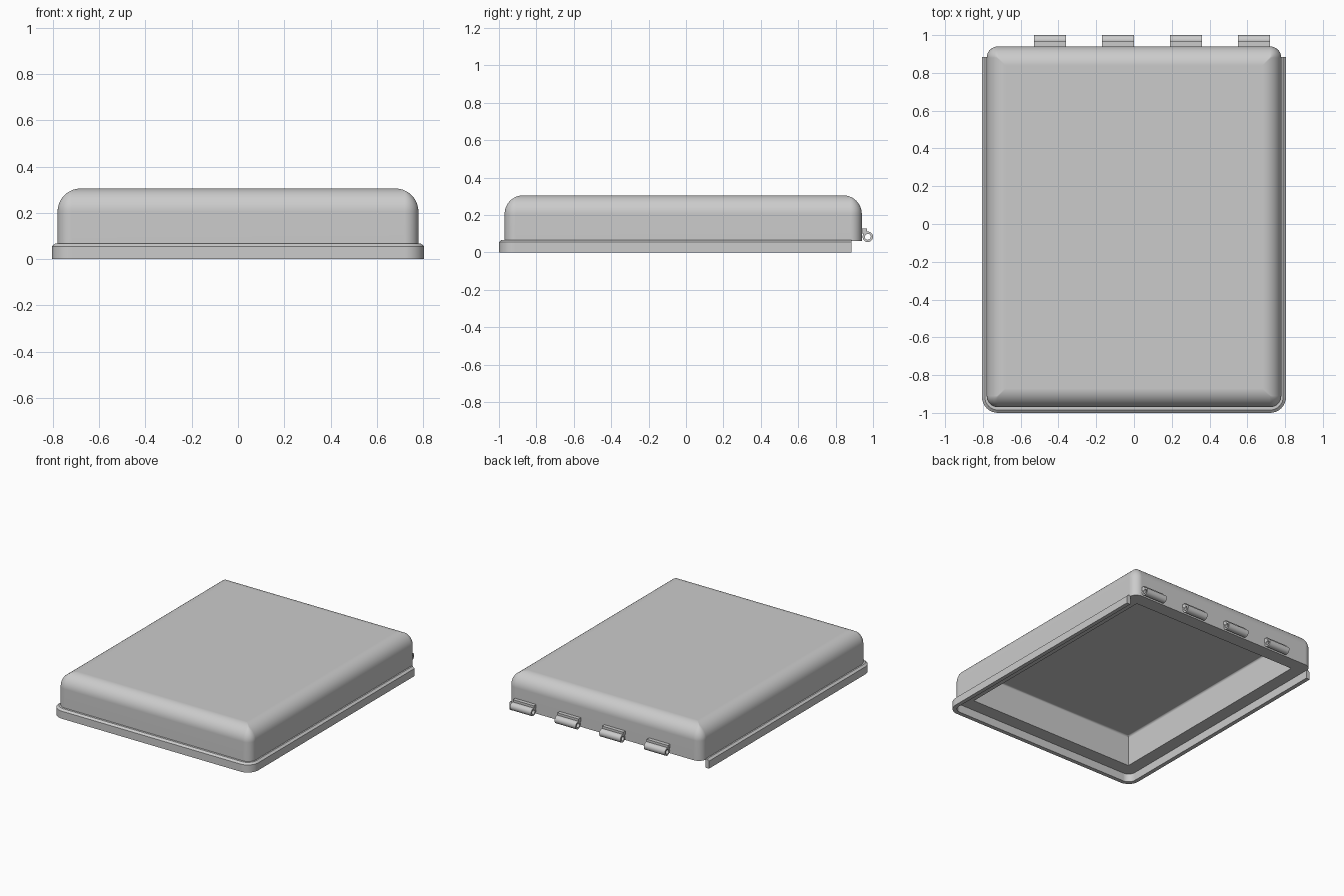
import bpy, bmesh
from math import cos, sin, pi, radians
from mathutils import Vector, Matrix

if "Cube" in bpy.data.objects:
    bpy.data.objects.remove(bpy.data.objects["Cube"])

grey = bpy.data.materials.new("plain grey")
grey.use_nodes = True
colour = (0.6, 0.6, 0.6, 1)
grey.diffuse_color = colour
grey.node_tree.nodes["Principled BSDF"].inputs["Base Color"].default_value = colour


def make(name, bm):
    bmesh.ops.recalc_face_normals(bm, faces=bm.faces)
    mesh = bpy.data.meshes.new(name)
    bm.to_mesh(mesh)
    bm.free()
    mesh.materials.append(grey)
    obj = bpy.data.objects.new(name, mesh)
    bpy.context.scene.collection.objects.link(obj)
    return obj


def select(obj):
    bpy.ops.object.select_all(action='DESELECT')
    obj.select_set(True)
    bpy.context.view_layer.objects.active = obj


def smooth(obj):
    select(obj)
    bpy.ops.object.shade_smooth_by_angle(angle=radians(35))
    mod = obj.modifiers.new("even shading", 'WEIGHTED_NORMAL')
    mod.keep_sharp = True


def arc(cx, cy, r, start, steps=8):
    """Quarter circle, counter-clockwise from the start angle."""
    return [(cx + r * cos(start + pi / 2 * i / steps),
             cy + r * sin(start + pi / 2 * i / steps)) for i in range(steps + 1)]


def loft(bm, rings, wrap_rings=False, wrap_points=True):
    """Skin a list of vertex rings with quads."""
    n = len(rings[0])
    pairs = list(zip(rings, rings[1:]))
    if wrap_rings:
        pairs.append((rings[-1], rings[0]))
    for a, b in pairs:
        for i in range(n if wrap_points else n - 1):
            j = (i + 1) % n
            bm.faces.new((a[i], a[j], b[j], b[i]))


# Shell: rounded rectangle with a large fillet around the top
HALF_X, FRONT, BACK = 0.78, -0.97, 0.94
BOTTOM, TOP, FILLET = 0.06, 0.305, 0.1
MID_Y, HALF_Y = (FRONT + BACK) / 2, (BACK - FRONT) / 2


def shell_ring(bm, inset, z):
    r = max(0.06 - inset, 0.003)
    x, y = HALF_X - inset - r, HALF_Y - inset - r
    pts = []
    for k, (sx, sy) in enumerate(((1, 1), (-1, 1), (-1, -1), (1, -1))):
        pts += arc(sx * x, MID_Y + sy * y, r, k * pi / 2)
    return [bm.verts.new((px, py, z)) for px, py in pts]


bm = bmesh.new()
rings = [shell_ring(bm, 0, BOTTOM)]
for px, pz in arc(0, TOP - FILLET, FILLET, 0, 10):
    rings.append(shell_ring(bm, FILLET - px, pz))
loft(bm, rings)
bm.faces.new(rings[0])
bm.faces.new(rings[-1])
shell = make("lid_shell", bm)

# Cavity underneath, softened where its walls meet the ceiling
WALL, CEILING = 0.1, 0.287
bm = bmesh.new()
bmesh.ops.create_cube(bm, size=1)
for v in bm.verts:
    v.co = Vector((v.co.x * 2 * (HALF_X - WALL),
                   MID_Y + v.co.y * 2 * (HALF_Y - WALL),
                   CEILING if v.co.z > 0 else -0.1))
top_edges = [e for e in bm.edges if all(v.co.z > 0 for v in e.verts)]
bmesh.ops.bevel(bm, geom=top_edges, offset=0.015, segments=4, profile=0.5,
                affect='EDGES')
cutter = make("cavity_cutter", bm)
cutter.hide_render = True
cut = shell.modifiers.new("cavity", 'BOOLEAN')
cut.operation = 'DIFFERENCE'
cut.solver = 'EXACT'
cut.object = cutter
select(shell)
bpy.ops.object.modifier_apply(modifier=cut.name)
bpy.data.objects.remove(cutter)
smooth(shell)

# Skirt: thin chamfered lip around the front and both sides
LIP_X, LIP_FRONT, LIP_END, LIP_R = 0.805, -1.0, 0.885, 0.085
profile = [(0, 0), (0, 0.055), (0.015, 0.067), (0.03, 0.067), (0.03, 0)]
bm = bmesh.new()
rings = []
for offset, z in profile:
    x, y, r = LIP_X - LIP_R, LIP_FRONT + LIP_R, LIP_R - offset
    pts = [(offset - LIP_X, LIP_END)]
    pts += arc(-x, y, r, pi) + arc(x, y, r, 3 * pi / 2)
    pts.append((LIP_X - offset, LIP_END))
    rings.append([bm.verts.new((px, py, z)) for px, py in pts])
loft(bm, rings, wrap_rings=True, wrap_points=False)
bm.faces.new([ring[0] for ring in rings])
bm.faces.new([ring[-1] for ring in rings])
smooth(make("skirt_lip", bm))

# Hinges: hollow barrel and a small leaf against the back wall
WIDTH, PIN_Y, PIN_Z, OUTER, INNER = 0.17, 0.972, 0.083, 0.028, 0.016
SIDES = 24


def barrel_ring(bm, x, r):
    return [bm.verts.new((x, PIN_Y + r * cos(2 * pi * i / SIDES),
                          PIN_Z + r * sin(2 * pi * i / SIDES)))
            for i in range(SIDES)]


for number in range(4):
    left = -0.53 + 0.36 * number
    right = left + WIDTH
    bm = bmesh.new()
    loft(bm, [barrel_ring(bm, left, OUTER), barrel_ring(bm, right, OUTER),
              barrel_ring(bm, right, INNER), barrel_ring(bm, left, INNER)],
         wrap_rings=True)
    smooth(make(f"hinge_barrel_{number + 1}", bm))

    bm = bmesh.new()
    low, high, near, far = PIN_Z + 0.018, 0.127, BACK - 0.01, 0.967
    size = Matrix.Diagonal((WIDTH, far - near, high - low, 1))
    place = Matrix.Translation(((left + right) / 2, (near + far) / 2, (low + high) / 2))
    bmesh.ops.create_cube(bm, size=1, matrix=place @ size)
    make(f"hinge_leaf_{number + 1}", bm)
